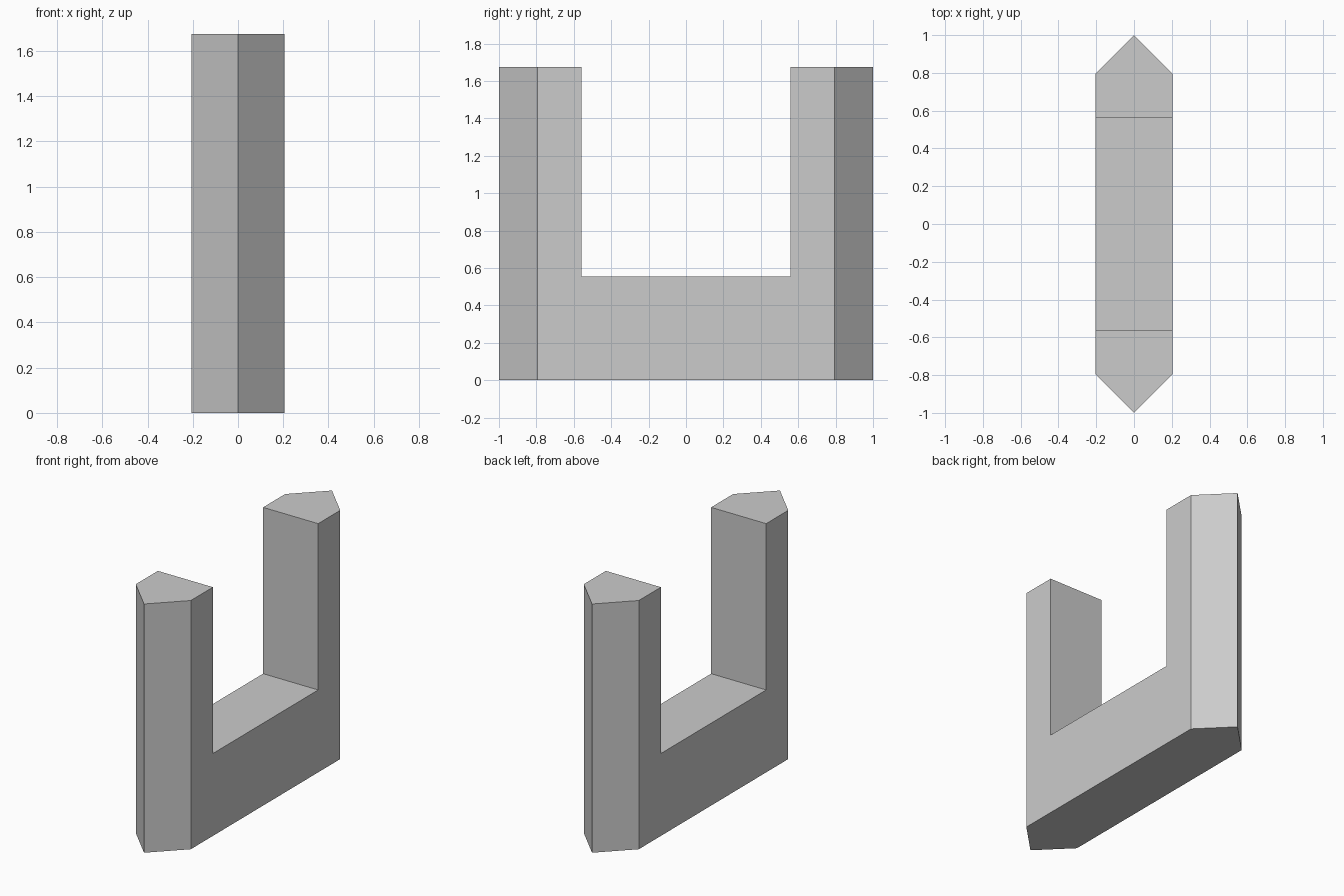
import bpy
import bmesh

cube = bpy.data.objects.get("Cube")
if cube:
    bpy.data.objects.remove(cube, do_unlink=True)

HALF_W, SHOULDER, INNER, TIP = 0.205, 0.795, 0.56, 1.0
BASE_TOP, POST_TOP = 0.555, 1.675

grey = bpy.data.materials.new("plain grey")
grey.use_nodes = True
colour = (0.6, 0.6, 0.6, 1.0)
grey.diffuse_color = colour
grey.node_tree.nodes["Principled BSDF"].inputs["Base Color"].default_value = colour

bm = bmesh.new()


def raise_faces(faces, height):
    """Extrude faces straight up to a height and return the new caps."""
    result = bmesh.ops.extrude_face_region(bm, geom=faces)["geom"]
    for item in result:
        if isinstance(item, bmesh.types.BMVert):
            item.co.z = height
    bmesh.ops.delete(bm, geom=faces, context="FACES_ONLY")
    return [item for item in result if isinstance(item, bmesh.types.BMFace)]


# Plan outline: a pointed end at the front and back, joined by a straight middle
ends = []
for s in (-1, 1):
    plan = [(-HALF_W, s * INNER), (-HALF_W, s * SHOULDER), (0, s * TIP),
            (HALF_W, s * SHOULDER), (HALF_W, s * INNER)]
    ends.append([bm.verts.new((x, y, 0)) for x, y in plan])
front, back = ends
middle = [front[0], front[-1], back[-1], back[0]]
for loop in (front, back, middle):
    bm.faces.new(loop)
bmesh.ops.recalc_face_normals(bm, faces=bm.faces)

# Low base, then the two end posts raised from its pointed ends
floor = bmesh.ops.duplicate(bm, geom=bm.faces[:])["geom"]
floor = [f for f in floor if isinstance(f, bmesh.types.BMFace)]
caps = raise_faces(floor, BASE_TOP)
posts = [f for f in caps if abs(f.calc_center_median().y) > INNER]
raise_faces(posts, POST_TOP)

# Weld and merge coplanar faces into clean flat sides
bmesh.ops.remove_doubles(bm, verts=bm.verts, dist=0.0001)
bmesh.ops.dissolve_limit(bm, angle_limit=0.01, verts=bm.verts, edges=bm.edges)
bmesh.ops.recalc_face_normals(bm, faces=bm.faces)

mesh = bpy.data.meshes.new("pointed_cradle")
bm.to_mesh(mesh)
bm.free()
mesh.materials.append(grey)
bpy.context.collection.objects.link(bpy.data.objects.new("pointed_cradle", mesh))
